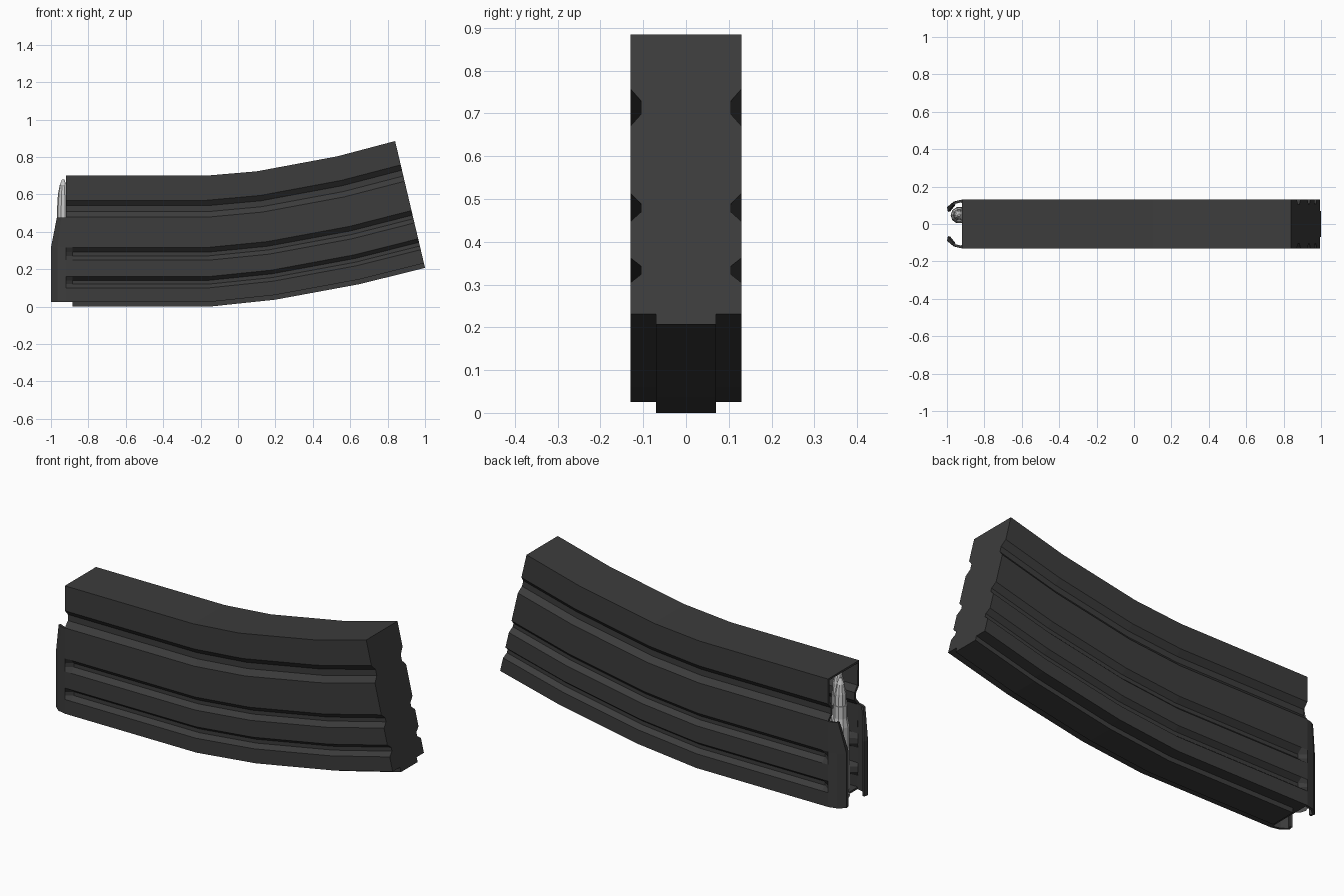
import bpy, bmesh, math
from mathutils import Vector

if "Cube" in bpy.data.objects:
    bpy.data.objects.remove(bpy.data.objects["Cube"])

dark = bpy.data.materials.new("dark_metal")
dark.diffuse_color = (0.045, 0.045, 0.045, 1)
dark.use_nodes = True
dark.node_tree.nodes["Principled BSDF"].inputs["Base Color"].default_value = dark.diffuse_color
HEIGHT = 0.697

# Bottom and top points (x, z) of each cross-section along the curve
STATIONS = [((-0.92, 0), (-0.92, 0.70)), ((-0.885, 0), (-0.885, 0.70)),
            ((-0.15, 0), (-0.17, 0.70)), ((0.20, 0.037), (0.10, 0.723)),
            ((0.65, 0.12), (0.53, 0.803)), ((1.0, 0.207), (0.84, 0.885))]


def place(station, y, t):
    b, top = station
    k = t / HEIGHT
    return (b[0] + (top[0] - b[0]) * k, y, b[1] + (top[1] - b[1]) * k)


def make_object(name, rings, cap_start=False, cap_end=False, closed=True,
                thickness=0, material=None):
    bm = bmesh.new()
    vs = [[bm.verts.new(p) for p in r] for r in rings]
    n = len(rings[0])
    for a, b in zip(vs, vs[1:]):
        for i in range(n if closed else n - 1):
            j = (i + 1) % n
            bm.faces.new((a[i], a[j], b[j], b[i]))
    if cap_start:
        bm.faces.new(vs[0][::-1])
    if cap_end:
        bm.faces.new(vs[-1])
    bmesh.ops.recalc_face_normals(bm, faces=bm.faces[:])
    mesh = bpy.data.meshes.new(name)
    bm.to_mesh(mesh)
    bm.free()
    ob = bpy.data.objects.new(name, mesh)
    bpy.context.collection.objects.link(ob)
    if material:
        mesh.materials.append(material)
    if thickness:
        m = ob.modifiers.new("wall", 'SOLIDIFY')
        m.thickness = thickness
        m.offset = -1
    return ob


# Cross-section with three grooves per side; lower two fade out at the mouth
GROOVES = [(0.10, 0.12, 0.14, 0.16, False), (0.247, 0.27, 0.29, 0.315, False),
           (0.476, 0.505, 0.537, 0.566, True)]


def section(at_mouth):
    half = [(0.13, 0.025)]
    for a, b, c, d, through in GROOVES:
        depth = 0.105 if through or not at_mouth else 0.13
        half += [(0.13, a), (depth, b), (depth, c), (0.13, d)]
    half.append((0.13, HEIGHT))
    return half + [(-y, t) for y, t in reversed(half)]


# Curved hollow body, open at the mouth
make_object("magazine_body",
            [[place(s, y, t) for y, t in section(i == 0)] for i, s in enumerate(STATIONS)],
            cap_end=True, thickness=0.015, material=dark)

# Raised spine rib along the outer curve
rib = [(-0.07, 0), (0.07, 0), (0.07, 0.027), (-0.07, 0.027)]
make_object("spine_rib", [[place(s, y, t) for y, t in rib] for s in STATIONS[1:]],
            cap_start=True, cap_end=True, material=dark)

# Feed lips that curl inwards past the mouth
wide = [(-0.92, 0.13), (-0.965, 0.119), (-1.0, 0.09), (-0.995, 0.065)]
narrow = [(-0.92, 0.13), (-0.945, 0.125), (-0.968, 0.113), (-0.967, 0.1)]
for name, side in (("feed_lip_back", 1), ("feed_lip_front", -1)):
    lip = make_object(name, [[(x, side * y, z) for x, y in path] for z, path in
                             ((0.025, wide), (0.315, wide), (0.476, narrow))],
                      closed=False, thickness=0.013, material=dark)
    # Thicken towards the inside
    outward = lip.data.polygons[0].normal.y * side
    lip.modifiers["wall"].offset = -1 if outward > 0 else 1

# Staggered cartridges: rim, case, shoulder, neck and pointed tip
CARTRIDGE = [(0.045, 0.055), (0.045, 0.07), (0.038, 0.075), (0.038, 0.085), (0.045, 0.095),
             (0.043, 0.43), (0.034, 0.475), (0.034, 0.54), (0.031, 0.54), (0.028, 0.60),
             (0.018, 0.65), (0.006, 0.68)]
SIDES = 10
for name, cx, cy in (("top_cartridge", -0.935, 0.047), ("second_cartridge", -0.86, -0.044)):
    rings = [[(cx + r * math.cos(2 * math.pi * k / SIDES),
               cy + r * math.sin(2 * math.pi * k / SIDES), z) for k in range(SIDES)]
             for r, z in CARTRIDGE]
    make_object(name, rings, cap_start=True, cap_end=True)
